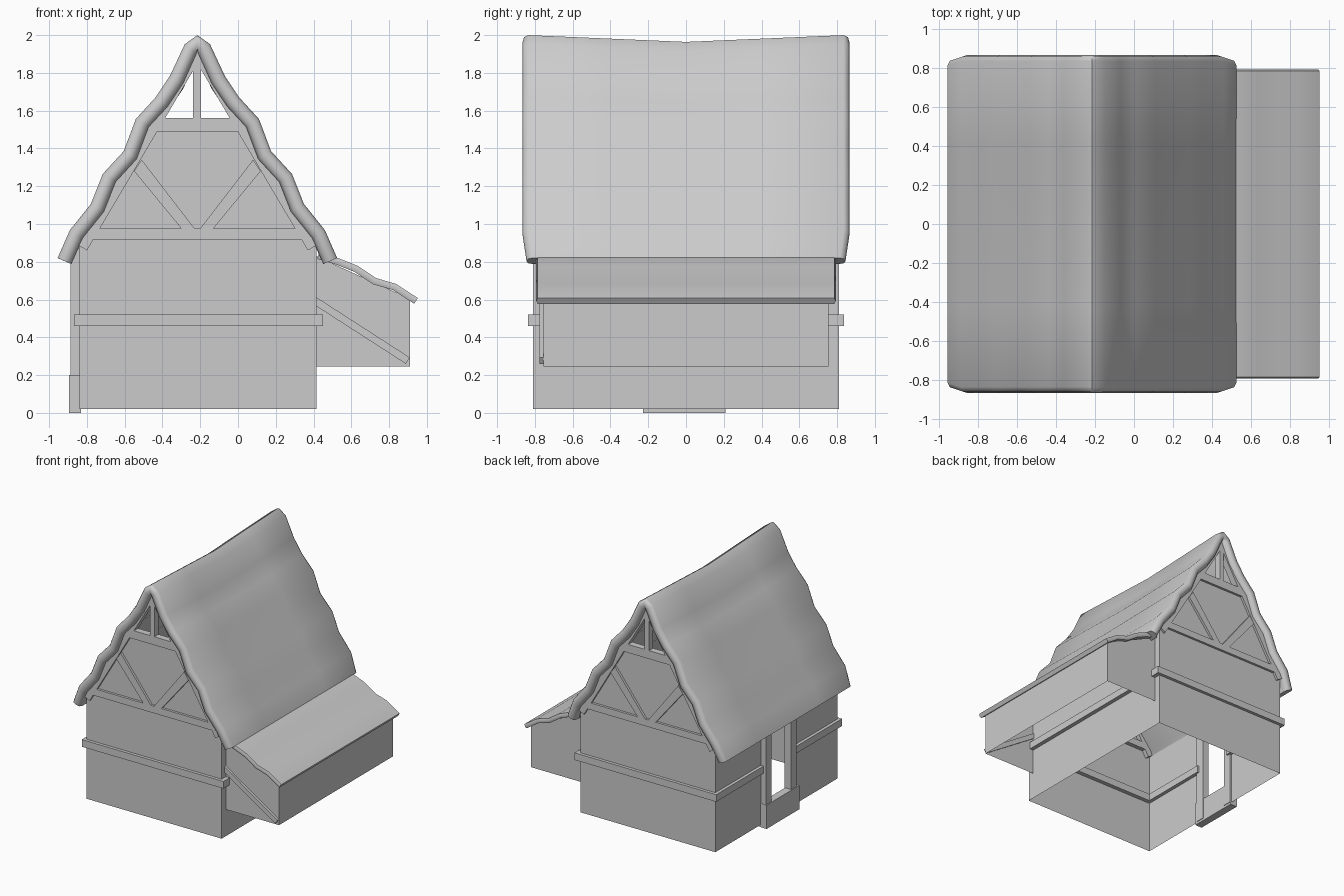
import bpy, math
from mathutils import Vector

if "Cube" in bpy.data.objects:
    bpy.data.objects.remove(bpy.data.objects["Cube"])

CX = -0.215  # centre line of the main house


def make(name, verts, faces, smooth=None):
    me = bpy.data.meshes.new(name)
    me.from_pydata([tuple(v) for v in verts], [], faces)
    me.update()
    ob = bpy.data.objects.new(name, me)
    bpy.context.collection.objects.link(ob)
    if smooth:
        bpy.ops.object.select_all(action='DESELECT')
        ob.select_set(True)
        bpy.context.view_layer.objects.active = ob
        bpy.ops.object.mode_set(mode='EDIT')
        bpy.ops.mesh.select_all(action='SELECT')
        bpy.ops.mesh.normals_make_consistent(inside=False)
        bpy.ops.object.mode_set(mode='OBJECT')
        bpy.ops.object.shade_smooth_by_angle(angle=math.radians(smooth))
    return ob


def sheet(name, verts):
    return make(name, verts, [list(range(len(verts)))])


def prism(name, pts, y0, y1):
    """Extrude an (x, z) outline from y0 to y1."""
    n = len(pts)
    v = [(x, y, z) for y in (y0, y1) for x, z in pts]
    f = [list(range(n)), list(range(2 * n - 1, n - 1, -1))]
    f += [[i, i + n, (i + 1) % n + n, (i + 1) % n] for i in range(n)]
    return make(name, v, f, 20)


def box(name, x0, x1, y0, y1, z0, z1):
    return prism(name, [(x0, z0), (x1, z0), (x1, z1), (x0, z1)], y0, y1)


def flip(pts):
    return [(2 * CX - x, z) for x, z in pts]


def roof(name, prof, section, sag, taper):
    """Sweep a (y, depth) section down a wavy (x, z) profile."""
    n, m = len(prof), len(section)
    P = [Vector(p) for p in prof]
    verts = []
    for i, p in enumerate(P):
        a = (p - P[i - 1]).normalized() if i else Vector((0, 0))
        b = (P[i + 1] - p).normalized() if i < n - 1 else Vector((0, 0))
        t = (a + b).normalized()
        nrm = Vector((-t.y, t.x))
        k = taper if i in (0, n - 1) else 1
        for y, d in section:
            q = p - nrm * d
            dip = sag * (1 - abs(y) / 0.84) * max(0, (p.y - 0.8) / 1.2) if abs(y) < 0.84 else 0
            verts.append((q.x, y * k, q.y - dip))
    faces = [[i * m + j, i * m + (j + 1) % m, (i + 1) * m + (j + 1) % m, (i + 1) * m + j]
             for i in range(n - 1) for j in range(m)]
    faces += [list(range(m)), list(range((n - 1) * m, n * m))]
    return make(name, verts, faces, 60)


# main thatched roof, symmetric about the ridge
half = [(-0.148, 1.952), (-0.069, 1.783), (0.005, 1.672), (0.111, 1.556), (0.175, 1.386),
        (0.286, 1.265), (0.349, 1.106), (0.46, 0.968), (0.525, 0.82)]
prof = flip(half)[::-1] + [(CX, 2.0)] + half
top = [(y, 0) for y in (-0.835, -0.42, 0, 0.42, 0.835)]
rim = [(0.858, 0.012), (0.866, 0.04), (0.858, 0.068)]
under = [(y, 0.08) for y in (0.83, 0.42, 0, -0.42, -0.83)]
roof("main_roof", prof, top + rim + under + [(-y, d) for y, d in rim[::-1]], 0.036, 0.975)

# lean-to roof
lean = [(0.43, 0.85), (0.529, 0.82), (0.635, 0.778), (0.73, 0.714), (0.836, 0.683), (0.952, 0.608)]
roof("lean_to_roof", lean, [(-0.785, 0), (0, 0), (0.785, 0), (0.793, 0.018), (0.785, 0.036),
                            (0, 0.036), (-0.785, 0.036), (-0.793, 0.018)], 0, 1)

# gable walls and gable timber framing, front and back
XL, XR, YW, Z0 = -0.84, 0.415, 0.81, 0.02
brace = [(-0.295, 0.97), (-0.225, 0.97), (-0.51, 1.34), (-0.55, 1.28)]
rafter = [(-0.80, 0.86), (CX, 1.85), (CX, 1.96), (-0.846, 0.888)]
for s, side in ((-1, "front"), (1, "back")):
    wall = [(XL, Z0), (XR, Z0), (XR, 0.89), (0.02, 1.53), (-0.45, 1.53), (XL, 0.89)]
    sheet(side + "_gable_wall", [(x, s * YW, z) for x, z in wall])
    a, b = s * 0.775, s * 0.83
    for pts, tag in ((brace, "brace"), (rafter, "rafter")):
        prism(side + "_left_" + tag, pts, a, b)
        prism(side + "_right_" + tag, flip(pts), a, b)
    tie = [(-0.77, 0.917), (0.34, 0.917), (0.305, 0.975), (-0.735, 0.975)]
    prism(side + "_tie_beam", tie, a, b)
    collar = [(-0.43, 1.49), (0.0, 1.49), (-0.04, 1.56), (-0.39, 1.56)]
    prism(side + "_collar_beam", collar, a, b)
    box(side + "_king_post", CX - 0.022, CX + 0.018, a, b, 1.55, 1.92)
    box(side + "_band", -0.867, 0.45, s * 0.775, s * 0.836, 0.46, 0.52)

# side walls, with a doorway on the left
sheet("right_wall", [(XR, -YW, Z0), (XR, YW, Z0), (XR, YW, 0.9), (XR, -YW, 0.9)])
box("right_band", 0.385, 0.449, -0.80, 0.80, 0.46, 0.52)
for s in (-1, 1):
    y0, y1 = sorted((s * 0.17, s * YW))
    sheet("left_wall", [(XL, y0, Z0), (XL, y1, Z0), (XL, y1, 0.9), (XL, y0, 0.9)])
    y0, y1 = sorted((s * 0.18, s * 0.80))
    box("left_band", -0.866, -0.81, y0, y1, 0.46, 0.52)
    y0, y1 = sorted((s * 0.13, s * 0.205))
    box("door_post", -0.886, -0.825, y0, y1, 0.02, 0.92)
box("door_sill", -0.895, -0.83, -0.228, 0.208, 0.0, 0.2)

# lean-to walls, open underneath, with a brace on the front
LY, LX, LZ = 0.755, 0.91, 0.245
for s in (-1, 1):
    sheet("lean_to_end_wall", [(XR, s * LY, LZ), (LX, s * LY, LZ), (LX, s * LY, 0.605),
                               (0.72, s * LY, 0.69), (XR, s * LY, 0.83)])
sheet("lean_to_side_wall", [(LX, -LY, LZ), (LX, LY, LZ), (LX, LY, 0.605), (LX, -LY, 0.605)])
prism("lean_to_brace", [(XR, 0.565), (0.888, 0.26), (0.91, 0.293), (XR, 0.612)], -0.775, -0.745)
